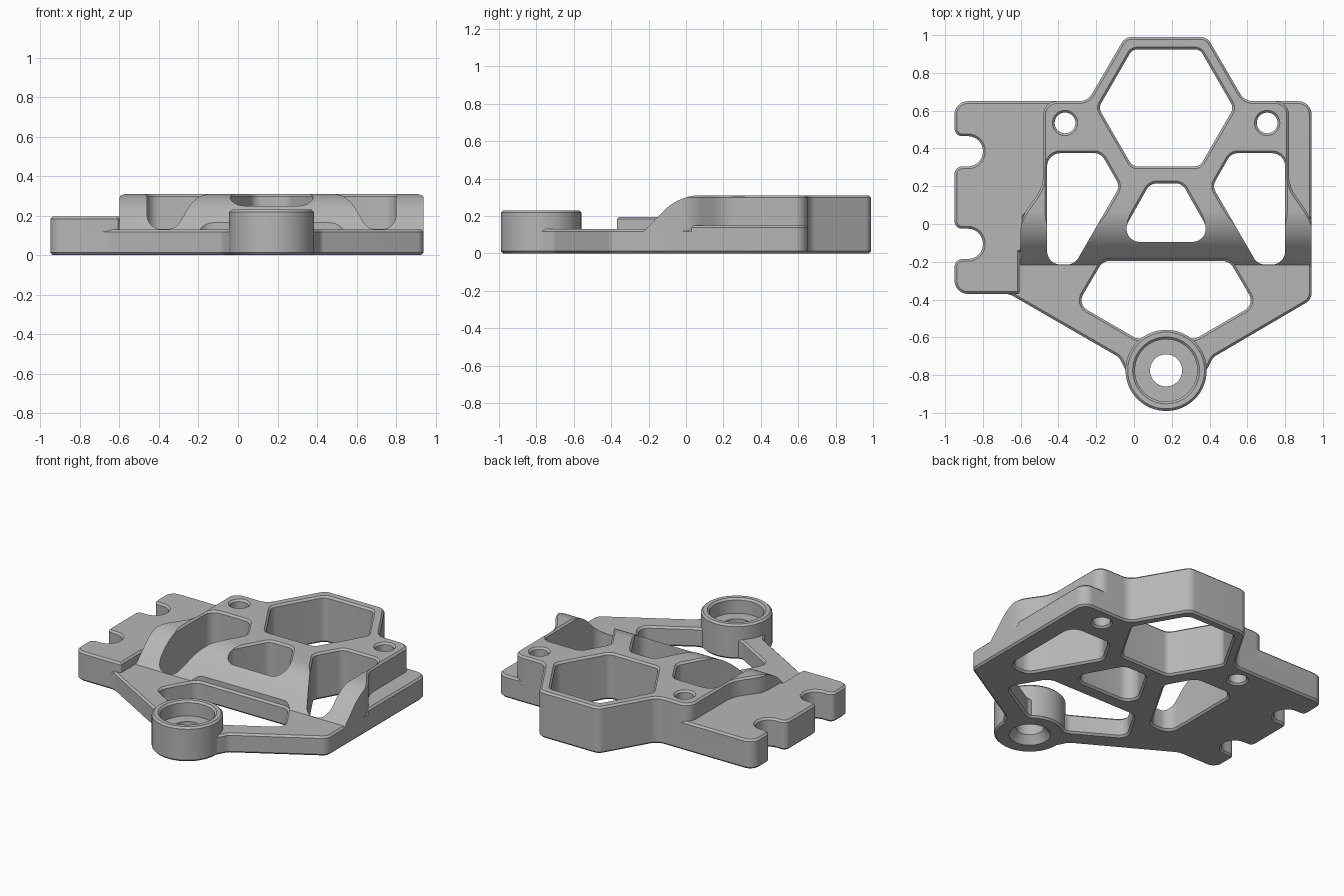
import bpy, bmesh, math
from mathutils import Vector

if "Cube" in bpy.data.objects:
    bpy.data.objects.remove(bpy.data.objects["Cube"], do_unlink=True)

CHAMFER = 0.012
AXIS = 0.17          # symmetry line of the bracket
BASE_TOP, DECK_TOP, BURIED = 0.13, 0.31, 0.05

grey = bpy.data.materials.new("plain grey")
grey.use_nodes = True
grey.diffuse_color = (0.47, 0.47, 0.47, 1)
grey.node_tree.nodes["Principled BSDF"].inputs["Base Color"].default_value = grey.diffuse_color


def mirrored(points):
    return [(2 * AXIS - x, y, r) for x, y, r in reversed(points)]


def rounded(points, steps=8):
    """Polygon of (x, y, radius) corners turned into a counter-clockwise loop."""
    loop = []
    for i, (x, y, r) in enumerate(points):
        p = Vector((x, y))
        a = (Vector(points[i - 1][:2]) - p).normalized()
        b = (Vector(points[(i + 1) % len(points)][:2]) - p).normalized()
        if r == 0:
            loop.append(p)
            continue
        half = a.angle(b) / 2
        centre = p + (a + b).normalized() * (r / math.sin(half))
        start = p + a * (r / math.tan(half)) - centre
        end = p + b * (r / math.tan(half)) - centre
        sweep = start.angle(end)
        for k in range(steps + 1):
            t = k / steps
            loop.append(centre + (start * math.sin((1 - t) * sweep)
                                  + end * math.sin(t * sweep)) / math.sin(sweep))
    area = sum(p.cross(loop[(i + 1) % len(loop)]) for i, p in enumerate(loop))
    return loop if area > 0 else loop[::-1]


def circle(x, y, r, n=40):
    return [Vector((x + r * math.cos(k * math.tau / n), y + r * math.sin(k * math.tau / n)))
            for k in range(n)]


def offset(loop, d):
    out = []
    for i, p in enumerate(loop):
        a = (p - loop[i - 1]).normalized()
        b = (loop[(i + 1) % len(loop)] - p).normalized()
        na, nb = Vector((a.y, -a.x)), Vector((b.y, -b.x))
        out.append(p + (na + nb) * (d / (1 + na.dot(nb))))
    return out


def prism(name, loop, levels, sideways=False):
    """Stack the loop at (height, offset) levels and cap both ends."""
    bm = bmesh.new()
    rings = []
    for h, d in levels:
        rings.append([bm.verts.new((h, p.x, p.y) if sideways else (p.x, p.y, h))
                      for p in offset(loop, d)])
    n = len(loop)
    for low, high in zip(rings, rings[1:]):
        for i in range(n):
            j = (i + 1) % n
            bm.faces.new((low[i], low[j], high[j], high[i]))
    bm.faces.new(rings[0][::-1])
    bm.faces.new(rings[-1])
    return add_object(name, bm)


def add_object(name, bm):
    mesh = bpy.data.meshes.new(name)
    bm.to_mesh(mesh)
    bm.free()
    mesh.materials.append(grey)
    ob = bpy.data.objects.new(name, mesh)
    bpy.context.collection.objects.link(ob)
    return ob


def activate(ob):
    bpy.ops.object.select_all(action='DESELECT')
    ob.select_set(True)
    bpy.context.view_layer.objects.active = ob


def boolean(ob, cutter, operation='DIFFERENCE'):
    activate(ob)
    mod = ob.modifiers.new("cut", 'BOOLEAN')
    mod.operation, mod.solver, mod.object = operation, 'EXACT', cutter
    bpy.ops.object.modifier_apply(modifier=mod.name)


def solid(bottom, top):
    """Levels with a chamfered top, and a chamfered bottom when it is exposed."""
    foot = [(0, -CHAMFER), (CHAMFER, 0)] if bottom == 0 else [(bottom, 0)]
    return foot + [(top - CHAMFER, 0), (top, -CHAMFER)]


def flared(top):
    c = CHAMFER
    return [(-0.02, c), (0, c), (c, 0), (top - c, 0), (top, c), (0.4, c)]


# Shared outline pieces
hex_side = [(0.387, 0.99, 0.06), (0.585, 0.65, 0.08)]
slots = []
for y in (0.385, -0.105):
    slots += [(-0.95, y + 0.08, 0.04), (-0.80, y + 0.08, 0.078),
              (-0.80, y - 0.08, 0.078), (-0.95, y - 0.08, 0.04)]
tab_side = [(-0.95, 0.65, 0.07)] + slots + [(-0.95, -0.37, 0.07)]

# Base plate with the whole footprint
base_right = hex_side + [(0.94, 0.65, 0.07), (0.94, -0.40, 0.06),
                         (0.42, -0.705, 0.05), (0.37, -0.80, 0)]
base_left = [(-0.03, -0.80, 0), (-0.08, -0.705, 0.05), (-0.66, -0.37, 0.1)]
base = prism("base_plate",
             rounded(base_right + base_left + tab_side[::-1] + mirrored(hex_side)),
             solid(0, BASE_TOP))

# Raised deck, trimmed by a ramp at its front
deck_right = hex_side + [(0.82, 0.65, 0.07), (0.82, 0.20, 0.2),
                         (0.94, 0.03, 0.2), (0.94, -0.30, 0)]
deck = prism("raised_deck", rounded(deck_right + mirrored(deck_right)),
             solid(BURIED, DECK_TOP))
R = 0.28
arc = [Vector((0.08 - R * math.sin(a), DECK_TOP + 0.001 - R * (1 - math.cos(a))))
       for a in (math.radians(45 * k / 14) for k in range(15))]
foot = arc[-1] - Vector((arc[-1].y, arc[-1].y))
ramp_loop = arc + [foot, Vector((1.2, 0)), Vector((1.2, 0.5)), Vector((0.08, 0.5))]
ramp = prism("ramp_trim", ramp_loop, [(-1.5, 0), (1.5, 0)], sideways=True)
boolean(deck, ramp, 'INTERSECT')

# Slotted side tab and the narrow ledge opposite
tab = prism("slotted_tab", rounded(tab_side + [
    (-0.605, -0.37, 0.01), (-0.605, -0.15, 0), (-0.58, -0.14, 0),
    (-0.58, 0.04, 0), (-0.40, 0.2, 0), (-0.40, 0.65, 0)]), solid(BURIED, 0.195))
ledge = prism("side_ledge", rounded([
    (0.94, 0.65, 0.07), (0.76, 0.65, 0), (0.76, 0.2, 0),
    (0.91, 0.03, 0), (0.94, 0.03, 0)]), solid(BURIED, 0.15))

# Openings
side_hole = [(0.80, 0.375, 0.07), (0.80, -0.215, 0.07), (0.655, -0.215, 0.07),
             (0.415, 0.20, 0.06), (0.515, 0.375, 0.06)]
mid_half = [(0.255, 0.215, 0.06), (0.43, -0.095, 0.07)]
front_half = [(0.505, -0.195, 0.07), (0.64, -0.425, 0.06), (0.33, -0.605, 0.04)]
hexagon = [(AXIS + 0.358 * math.cos(k * math.pi / 3),
            0.615 + 0.358 * math.sin(k * math.pi / 3), 0.05) for k in range(6)]
tall = [rounded(side_hole), rounded(mirrored(side_hole)), rounded(hexagon),
        rounded(mid_half + mirrored(mid_half)),
        circle(0.705, 0.535, 0.055), circle(2 * AXIS - 0.705, 0.535, 0.055)]
cutters = [prism("opening", loop, flared(DECK_TOP)) for loop in tall]
cutters.append(prism("front_opening", rounded(front_half + mirrored(front_half)),
                     flared(BASE_TOP)))
for part in (base, deck, tab, ledge):
    for cutter in cutters:
        boolean(part, cutter)
boss_seat = prism("boss_seat", circle(AXIS, -0.775, 0.19), [(-0.1, 0), (0.4, 0)])
boolean(base, boss_seat)
for helper in cutters + [ramp, boss_seat]:
    bpy.data.objects.remove(helper, do_unlink=True)

# Round boss: a revolved ring with a counterbore and a flared underside
profile = [(0.125, 0), (0.203, 0), (0.215, 0.012), (0.215, 0.218), (0.203, 0.23),
           (0.177, 0.23), (0.165, 0.218), (0.165, 0.13), (0.085, 0.13), (0.085, 0.05)]
bm = bmesh.new()
N = 64
rings = [[bm.verts.new((AXIS + r * math.cos(k * math.tau / N),
                        -0.775 + r * math.sin(k * math.tau / N), z)) for r, z in profile]
         for k in range(N)]
for k in range(N):
    a, b = rings[k], rings[(k + 1) % N]
    for i in range(len(profile)):
        j = (i + 1) % len(profile)
        bm.faces.new((a[i], b[i], b[j], a[j]))
bmesh.ops.recalc_face_normals(bm, faces=bm.faces)
boss = add_object("round_boss", bm)

for part in (base, deck, tab, ledge, boss):
    activate(part)
    bpy.ops.object.shade_smooth_by_angle(angle=math.radians(30))
